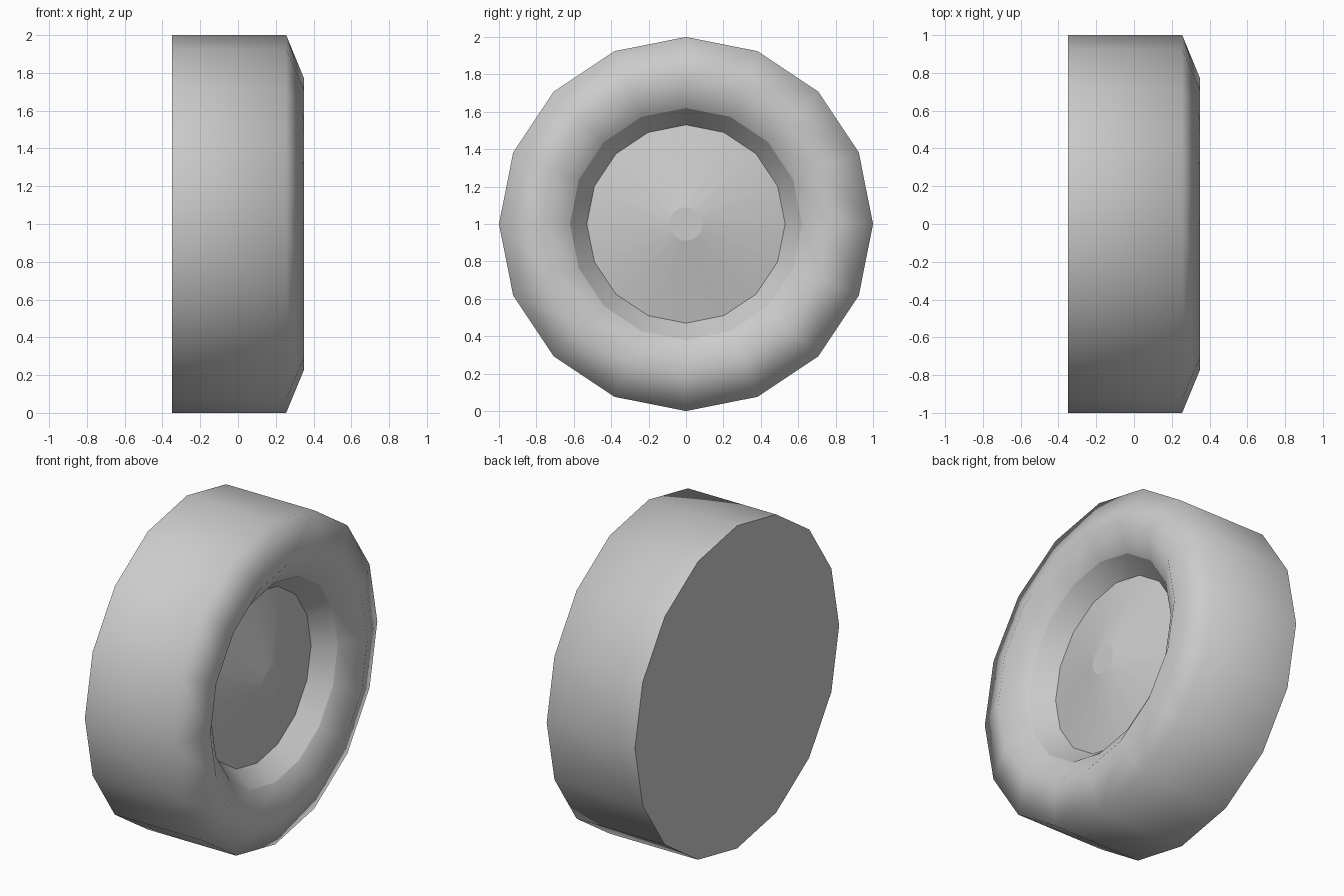
import bpy, bmesh
from math import sin, cos, tau, radians

if "Cube" in bpy.data.objects:
    bpy.data.objects.remove(bpy.data.objects["Cube"])

SIDES = 16


def revolve(name, profile, cap_start=False, cap_end=False, smooth_angle=None):
    """Spin (x, radius) points around the wheel axle at z = 1."""
    bm = bmesh.new()
    rings = [[bm.verts.new((x, r * cos(tau * i / SIDES), 1 + r * sin(tau * i / SIDES)))
              for i in range(SIDES)] for x, r in profile]
    for a, b in zip(rings, rings[1:]):
        for i in range(SIDES):
            j = (i + 1) % SIDES
            bm.faces.new((a[i], a[j], b[j], b[i]))
    if cap_start:
        bm.faces.new(rings[0][::-1])
    if cap_end:
        bm.faces.new(rings[-1])
    mesh = bpy.data.meshes.new(name)
    bm.to_mesh(mesh)
    bm.free()
    obj = bpy.data.objects.new(name, mesh)
    bpy.context.collection.objects.link(obj)
    if smooth_angle:
        bpy.ops.object.select_all(action='DESELECT')
        obj.select_set(True)
        bpy.context.view_layer.objects.active = obj
        bpy.ops.object.shade_smooth_by_angle(angle=radians(smooth_angle))
    return obj


# Tyre: closed flat back, straight tread, bevelled shoulder, rounded inner lip
revolve("tyre", [(-0.35, 1.0), (0.255, 1.0), (0.35, 0.77), (0.25, 0.62)],
        cap_start=True, smooth_angle=75)

# Rim wall: sloping inner ring down to the hub
revolve("rim_wall", [(0.25, 0.62), (0.13, 0.53)], smooth_angle=30)

# Hub cap: shallow outward cone with a small flat centre
revolve("hub_cap", [(0.13, 0.53), (0.23, 0.09)], cap_end=True, smooth_angle=10)
